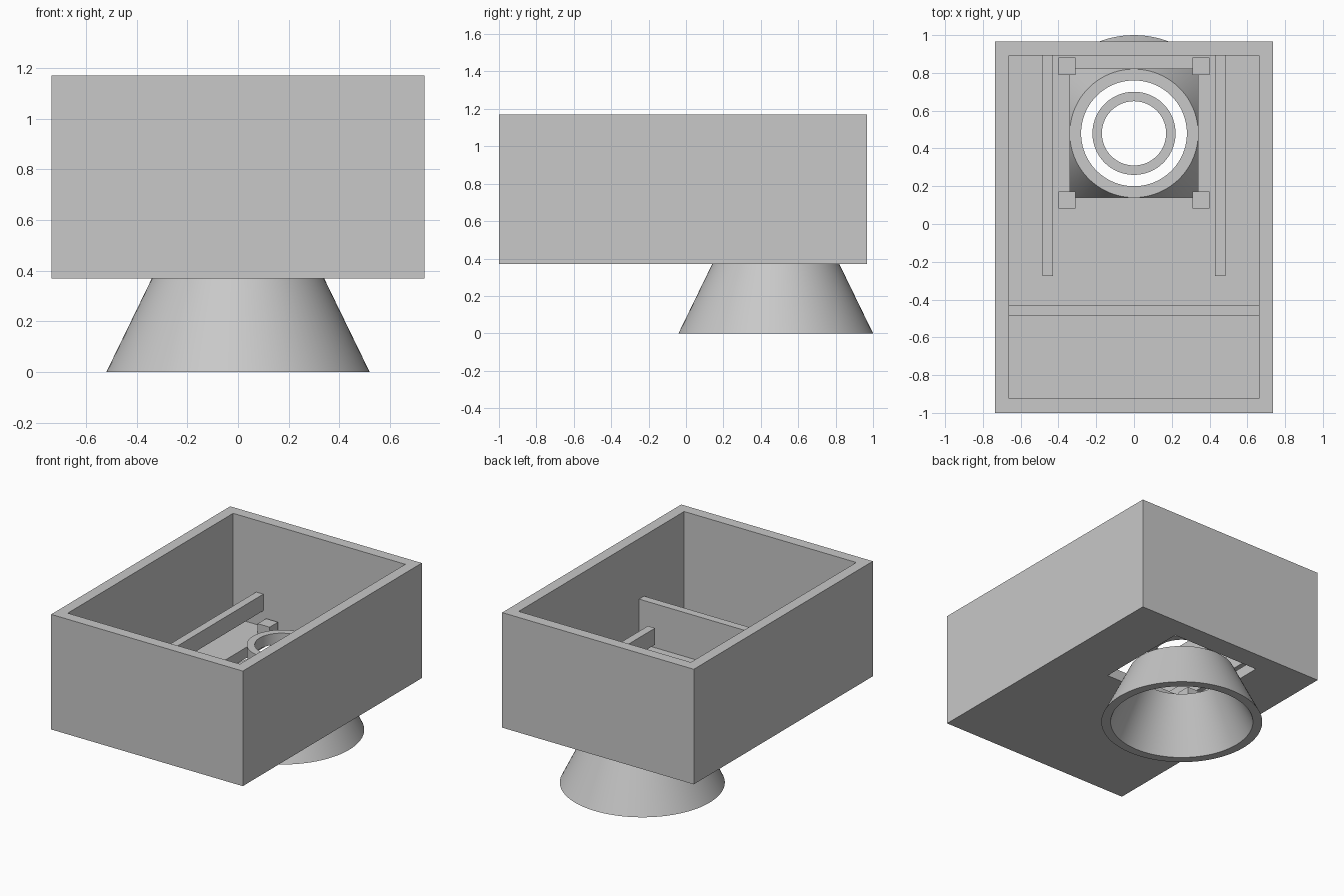
import bpy
import bmesh
import math
from mathutils import Vector

cube = bpy.data.objects.get("Cube")
if cube:
    bpy.data.objects.remove(cube, do_unlink=True)

grey = bpy.data.materials.new("plain_grey")
grey.use_nodes = True
colour = (0.58, 0.58, 0.58, 1)
grey.diffuse_color = colour
grey.node_tree.nodes["Principled BSDF"].inputs["Base Color"].default_value = colour


def finish(name, bm):
    bmesh.ops.recalc_face_normals(bm, faces=bm.faces)
    mesh = bpy.data.meshes.new(name)
    bm.to_mesh(mesh)
    bm.free()
    mesh.materials.append(grey)
    obj = bpy.data.objects.new(name, mesh)
    bpy.context.collection.objects.link(obj)
    return obj


def block(name, low, high):
    """Box between two opposite corners."""
    low, high = Vector(low), Vector(high)
    bm = bmesh.new()
    bmesh.ops.create_cube(bm, size=1)
    bmesh.ops.scale(bm, vec=high - low, verts=bm.verts)
    bmesh.ops.translate(bm, vec=(low + high) / 2, verts=bm.verts)
    return finish(name, bm)


def cut(target, cutter):
    mod = target.modifiers.new("cut", "BOOLEAN")
    mod.operation = "DIFFERENCE"
    mod.solver = "EXACT"
    mod.object = cutter
    bpy.context.view_layer.objects.active = target
    bpy.ops.object.modifier_apply(modifier=mod.name)
    bpy.data.objects.remove(cutter, do_unlink=True)


def lathe(name, profile, centre_y, sides=96):
    """Closed radius/height profile spun around a vertical axis."""
    bm = bmesh.new()
    rings = []
    for i in range(sides):
        a = math.tau * i / sides
        rings.append([bm.verts.new((r * math.cos(a), centre_y + r * math.sin(a), z))
                      for r, z in profile])
    n = len(profile)
    for i in range(sides):
        here, after = rings[i], rings[(i + 1) % sides]
        for j in range(n):
            k = (j + 1) % n
            bm.faces.new((here[j], after[j], after[k], here[k]))
    obj = finish(name, bm)
    bpy.ops.object.select_all(action="DESELECT")
    obj.select_set(True)
    bpy.context.view_layer.objects.active = obj
    bpy.ops.object.shade_smooth_by_angle(angle=math.radians(30))
    return obj


# Main dimensions
half_w, front, back = 0.737, -1.0, 0.967
wall, base, top = 0.075, 0.37, 1.17
inner_w, inner_back = half_w - wall, back - wall
floor = base + wall
axis_y, hole = 0.48, 0.34

# Open box with a square opening in its floor
box = block("open_box", (-half_w, front, base), (half_w, back, top))
cut(box, block("cavity", (-inner_w, front + wall, floor), (inner_w, inner_back, top + 0.2)))
cut(box, block("opening", (-hole, axis_y - hole, base - 0.2), (hole, axis_y + hole, floor + 0.2)))

# Low cross wall near the front
block("partition", (-inner_w, -0.485, floor), (inner_w, -0.43, 0.75))

# Raised rails reaching forward from the back wall, and corner posts of the opening
for side, label in ((-1, "right"), (1, "left")):
    xs = sorted((side * 0.43, side * 0.485))
    block(label + "_rail", (xs[0], -0.275, 0.555), (xs[1], inner_back, 0.67))
    for y, end in ((0.127, "front"), (0.835, "back")):
        x, h = side * 0.355, 0.046
        block(f"{end}_{label}_post", (x - h, y - h, floor), (x + h, y + h, 0.512))

# Flared hollow cone below, and the small ring above it
lathe("cone_shade", [(0.52, 0), (0.34, base), (0.28, base), (0.46, 0)], axis_y)
lathe("inner_ring", [(0.22, 0.515), (0.22, 0.592), (0.17, 0.592), (0.17, 0.515)], axis_y)
